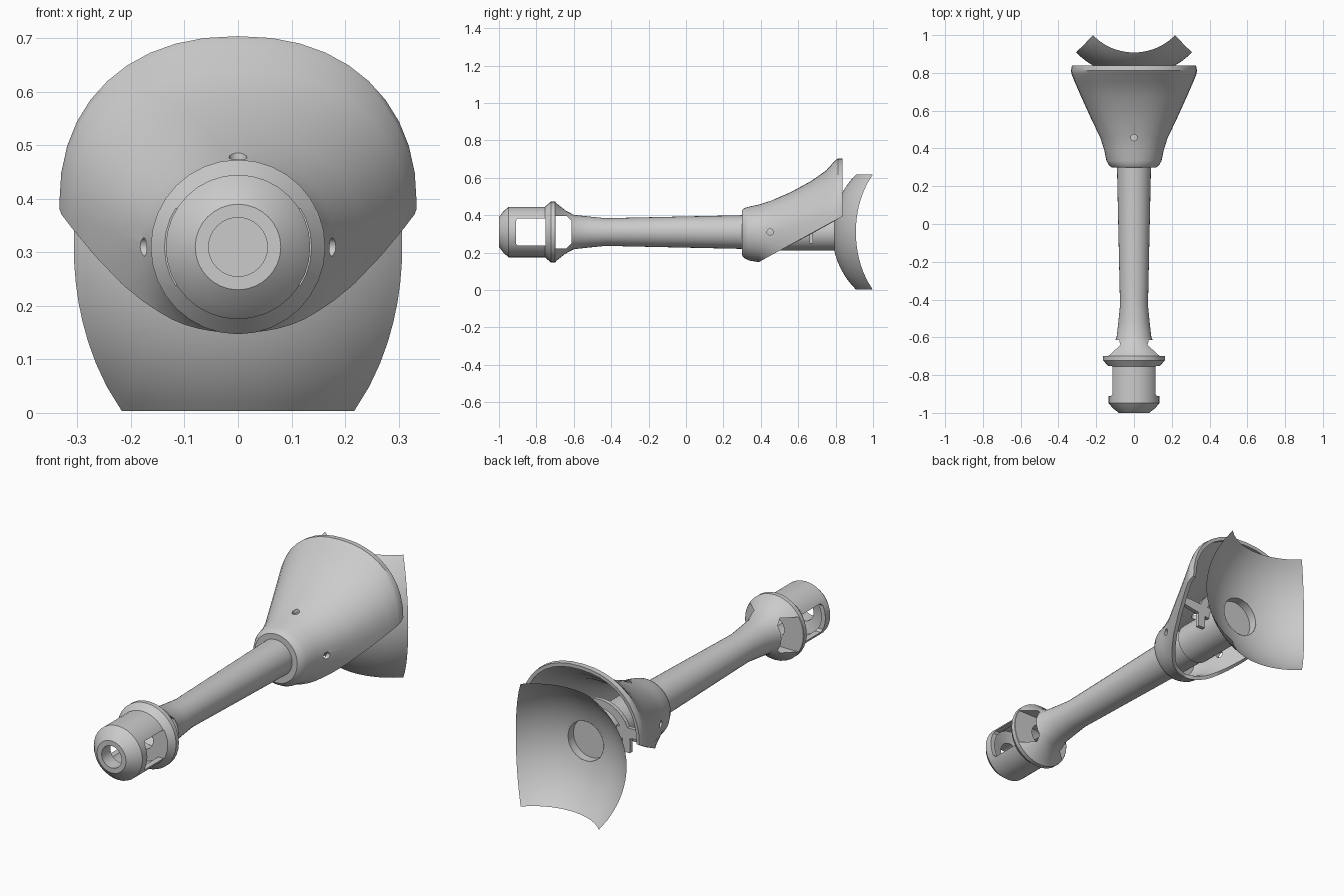
import bpy, bmesh, math
from mathutils import Vector

if "Cube" in bpy.data.objects:
    bpy.data.objects.remove(bpy.data.objects["Cube"])

AXIS_Z = 0.31
steel = bpy.data.materials.new("grey_steel")
steel.diffuse_color = (0.6, 0.6, 0.6, 1)
steel.use_nodes = True
steel.node_tree.nodes["Principled BSDF"].inputs["Base Color"].default_value = steel.diffuse_color


def finish(name, bm, merge=True):
    if merge:
        bmesh.ops.remove_doubles(bm, verts=bm.verts, dist=1e-5)
    bmesh.ops.recalc_face_normals(bm, faces=bm.faces)
    me = bpy.data.meshes.new(name)
    bm.to_mesh(me)
    bm.free()
    ob = bpy.data.objects.new(name, me)
    bpy.context.collection.objects.link(ob)
    me.materials.append(steel)
    return ob


def activate(ob):
    bpy.ops.object.select_all(action='DESELECT')
    ob.select_set(True)
    bpy.context.view_layer.objects.active = ob


def smooth(ob, angle=32):
    activate(ob)
    bpy.ops.object.shade_smooth_by_angle(angle=math.radians(angle))


def loft(rings, closed=True):
    """Skin a list of equally long point rings."""
    bm = bmesh.new()
    vs = [[bm.verts.new(p) for p in r] for r in rings]
    n = len(rings[0])
    for a, b in zip(vs, vs[1:]):
        for i in range(n if closed else n - 1):
            j = (i + 1) % n
            bm.faces.new((a[i], a[j], b[j], b[i]))
    return bm


def lathe(name, profile, n=32):
    """Revolve (y, radius) points around the gun axis."""
    rings = [[(r * math.cos(2 * math.pi * i / n), y, AXIS_Z + r * math.sin(2 * math.pi * i / n))
              for i in range(n)] for y, r in profile]
    bm = loft(rings)
    bmesh.ops.remove_doubles(bm, verts=bm.verts, dist=1e-6)
    bmesh.ops.dissolve_degenerate(bm, edges=bm.edges, dist=1e-6)
    return finish(name, bm)


def prism(name, outline, direction, start):
    """Closed prism from an outline of 3D points."""
    bm = bmesh.new()
    f = bm.faces.new([bm.verts.new(Vector(p) + Vector(start)) for p in outline])
    ext = bmesh.ops.extrude_face_region(bm, geom=[f])
    bmesh.ops.translate(bm, vec=direction, verts=[v for v in ext['geom'] if isinstance(v, bmesh.types.BMVert)])
    return finish(name, bm)


def cut(ob, cutter):
    activate(ob)
    m = ob.modifiers.new("cut", 'BOOLEAN')
    m.operation, m.solver, m.object = 'DIFFERENCE', 'EXACT', cutter
    bpy.ops.object.modifier_apply(modifier=m.name)
    bpy.data.objects.remove(cutter)


# Barrel with hollow two-chamber muzzle brake
barrel = lathe("barrel", [
    (-0.55, 0), (-0.55, 0.055), (-0.75, 0.055), (-0.75, 0.112), (-0.915, 0.112),
    (-0.93, 0.055), (-1.0, 0.055), (-1.0, 0.08), (-0.975, 0.112), (-0.948, 0.135),
    (-0.755, 0.135), (-0.722, 0.163), (-0.70, 0.163), (-0.69, 0.152), (-0.645, 0.116),
    (-0.60, 0.092), (-0.52, 0.083), (-0.43, 0.074), (0.30, 0.09), (0.45, 0.093),
    (0.45, 0.10), (0.793, 0.10), (0.793, 0.098), (0.75, 0.098), (0.75, 0)])

# Side ports through the muzzle brake
port_front = [(-0.91, -0.06), (-0.90, -0.072), (-0.752, -0.072),
              (-0.752, 0.072), (-0.90, 0.072), (-0.91, 0.06)]
port_rear = [(-0.698, -0.087), (-0.64, -0.087), (-0.613, -0.062),
             (-0.613, 0.062), (-0.64, 0.087), (-0.698, 0.087)]
for outline in (port_front, port_rear):
    cut(barrel, prism("port_cutter", [(0, y, z) for y, z in outline], (0.6, 0, 0), (-0.3, 0, AXIS_Z)))
smooth(barrel)

# Flared shroud: y, half width, top z, widest z, depth below widest
stations = [
    (0.300, 0.089, 0.399, 0.31, 0.089), (0.300, 0.118, 0.428, 0.31, 0.125),
    (0.310, 0.132, 0.437, 0.31, 0.138), (0.335, 0.146, 0.445, 0.31, 0.152),
    (0.390, 0.157, 0.457, 0.31, 0.161), (0.460, 0.180, 0.480, 0.32, 0.22),
    (0.560, 0.228, 0.523, 0.335, 0.30), (0.670, 0.278, 0.583, 0.355, 0.33),
    (0.750, 0.313, 0.640, 0.375, 0.35), (0.795, 0.331, 0.690, 0.385, 0.36),
    (0.812, 0.334, 0.704, 0.390, 0.36), (0.838, 0.329, 0.703, 0.390, 0.36)]


def section(y, w, top, mid, low, n=40):
    pts = []
    for i in range(n):
        a = 2 * math.pi * i / n
        c, s = math.cos(a), math.sin(a)
        e = 1 - 0.1 * min(1, max(0, (y - 0.3) / 0.4))
        x = math.copysign(abs(c) ** e, c) * w
        z = math.copysign(abs(s) ** e, s) * (top - mid if s > 0 else low)
        pts.append((x, y, mid + z))
    return pts


bm = loft([section(*s) for s in stations])
bmesh.ops.bisect_plane(bm, geom=bm.verts[:] + bm.edges[:] + bm.faces[:], plane_co=(0, 0.39, 0.15),
                       plane_no=(0, 0.235, -0.43), clear_outer=True)
# Make the shell normals face away from the axis before thickening
bmesh.ops.remove_doubles(bm, verts=bm.verts, dist=1e-5)
bmesh.ops.recalc_face_normals(bm, faces=bm.faces)
top_face = max(bm.faces, key=lambda f: f.calc_center_median().z)
flip = top_face.normal.z < 0
shroud = finish("shroud", bm)
if flip:
    shroud.data.flip_normals()
activate(shroud)
sol = shroud.modifiers.new("thickness", 'SOLIDIFY')
sol.thickness, sol.offset = 0.018, -1
bpy.ops.object.modifier_apply(modifier=sol.name)

# Bolt holes on both sides and on top of the shroud
circle = [(0.017 * math.cos(math.pi * i / 8), 0.017 * math.sin(math.pi * i / 8)) for i in range(16)]
cut(shroud, prism("side_hole_cutter", [(0, u, v) for u, v in circle], (0.6, 0, 0), (-0.3, 0.45, AXIS_Z)))
cut(shroud, prism("top_hole_cutter", [(u, v, 0) for u, v in circle], (0, 0, 0.3), (0, 0.457, 0.35)))
smooth(shroud, 35)

# Arched support rib between the barrel sleeve and the shroud
arch = []
for r, flipped in ((0.165, False), (0.125, True)):
    pts = [(r * math.cos(math.pi * i / 16), 0, r * math.sin(math.pi * i / 16)) for i in range(17)]
    pts = [(r, 0, -0.06)] + pts + [(-r, 0, -0.06)]
    arch += pts[::-1] if flipped else pts
prism("support_rib", arch, (0, 0.02, 0), (0, 0.66, AXIS_Z))
for side in (-1, 1):
    x0, x1 = side * 0.09, side * 0.27
    prism("rib_arm", [(x0, 0, 0), (x1, 0, 0.03), (x1, 0, 0.07), (x0, 0, 0.06)],
          (0, 0.02, 0), (0, 0.66, AXIS_Z))

# Spherical mantlet shell with a round opening for the sleeve
R, HOLE, SEG, STEPS = 0.434, 0.10, 64, 10
rings = []
for k in range(STEPS + 1):
    t = k / STEPS
    ring = []
    for i in range(SEG):
        a = 2 * math.pi * i / SEG
        c, s = math.cos(a), math.sin(a)
        v0 = math.asin(HOLE * s / R)
        u0 = math.asin(HOLE * c / R / math.cos(v0))
        m = math.pi / 4 / max(abs(c), abs(s))
        u, v = u0 + (c * m - u0) * t, v0 + (s * m - v0) * t
        ring.append((R * math.cos(v) * math.sin(u), 1.215 - R * math.cos(v) * math.cos(u),
                     AXIS_Z + R * math.sin(v)))
    rings.append(ring)
mantlet = finish("mantlet", loft(rings))
if mantlet.data.polygons[0].normal.y > 0:
    mantlet.data.flip_normals()
smooth(mantlet)
